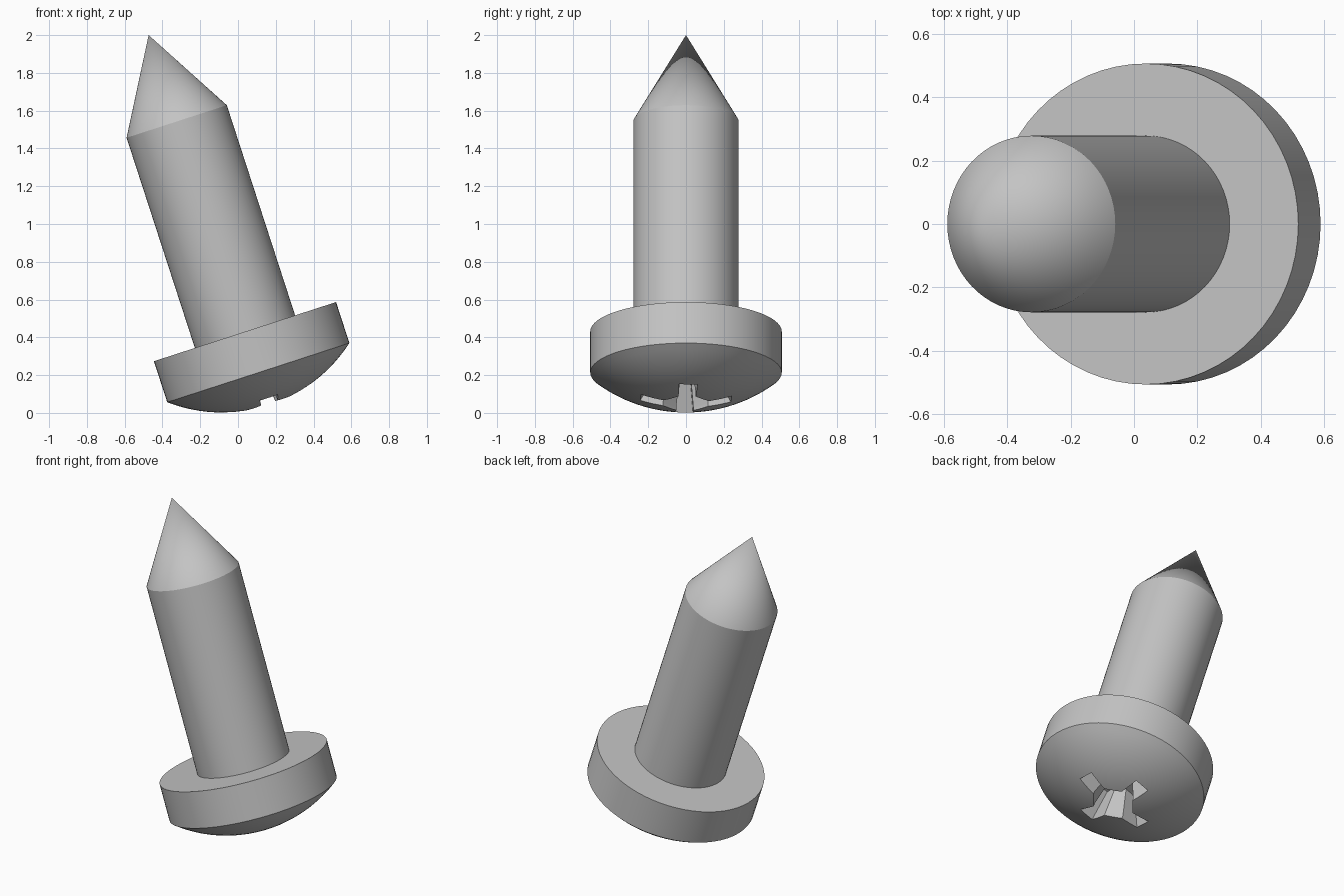
import bpy, bmesh, math
from mathutils import Matrix, Vector

cube = bpy.data.objects.get("Cube")
if cube:
    bpy.data.objects.remove(cube, do_unlink=True)

SEGMENTS = 64
HEAD_R, HEAD_T, DOME_H = 0.507, 0.228, 0.181
SHAFT_R, SHAFT_L, TIP_L = 0.279, 1.17, 0.481

metal = bpy.data.materials.new("light_grey_metal")
metal.use_nodes = True
colour = (0.55, 0.55, 0.55, 1)
metal.diffuse_color = colour
metal.node_tree.nodes["Principled BSDF"].inputs["Base Color"].default_value = colour


def make_object(name, bm):
    bmesh.ops.recalc_face_normals(bm, faces=bm.faces[:])
    mesh = bpy.data.meshes.new(name)
    bm.to_mesh(mesh)
    bm.free()
    mesh.materials.append(metal)
    obj = bpy.data.objects.new(name, mesh)
    bpy.context.collection.objects.link(obj)
    return obj


# Screw: domed head, shank and pointed tip turned from one profile
sphere_r = (HEAD_R ** 2 + DOME_H ** 2) / (2 * DOME_H)
half_angle = math.asin(HEAD_R / sphere_r)
apex = -HEAD_T - DOME_H
profile = []
for i in range(13):
    a = half_angle * i / 12
    profile.append((sphere_r * math.sin(a), apex + sphere_r * (1 - math.cos(a))))
profile += [(HEAD_R, 0), (SHAFT_R, 0), (SHAFT_R, SHAFT_L), (0, SHAFT_L + TIP_L)]

bm = bmesh.new()
verts = [bm.verts.new((r, 0, z)) for r, z in profile]
edges = [bm.edges.new(pair) for pair in zip(verts, verts[1:])]
bmesh.ops.spin(bm, geom=verts + edges, axis=(0, 0, 1), cent=(0, 0, 0),
               angle=math.tau, steps=SEGMENTS, use_duplicate=False)
bmesh.ops.remove_doubles(bm, verts=bm.verts[:], dist=0.0005)
screw = make_object("screw", bm)

# Cross recess: tapered cutter with chamfered inner corners
quarter = [(0.245, -0.05), (0.245, 0.05), (0.12, 0.045), (0.045, 0.12)]
outline = []
for k in range(4):
    turn = Matrix.Rotation(math.radians(3) + k * math.pi / 2, 2)
    outline += [turn @ Vector(point) for point in quarter]

bm = bmesh.new()
rings = []
for z, scale in ((apex - 0.1, 1.0), (apex + 0.03, 1.0), (apex + 0.2, 0.6)):
    rings.append([bm.verts.new((p.x * scale, p.y * scale, z)) for p in outline])
for low, high in zip(rings, rings[1:]):
    for i in range(len(low)):
        j = (i + 1) % len(low)
        bm.faces.new((low[i], low[j], high[j], high[i]))
bm.faces.new(rings[0][::-1])
bm.faces.new(rings[-1])
cutter = make_object("recess_cutter", bm)
cutter.hide_render = True

cut = screw.modifiers.new("cross_recess", 'BOOLEAN')
cut.operation = 'DIFFERENCE'
cut.solver = 'EXACT'
cut.object = cutter
bpy.ops.object.select_all(action='DESELECT')
bpy.context.view_layer.objects.active = screw
screw.select_set(True)
bpy.ops.object.modifier_apply(modifier=cut.name)
bpy.data.objects.remove(cutter, do_unlink=True)
bpy.ops.object.shade_smooth_by_angle(angle=math.radians(25))

# Lean the screw on its domed head
screw.rotation_euler = (0, math.radians(-18), 0)
screw.location = (0.037, 0, 0.43)
